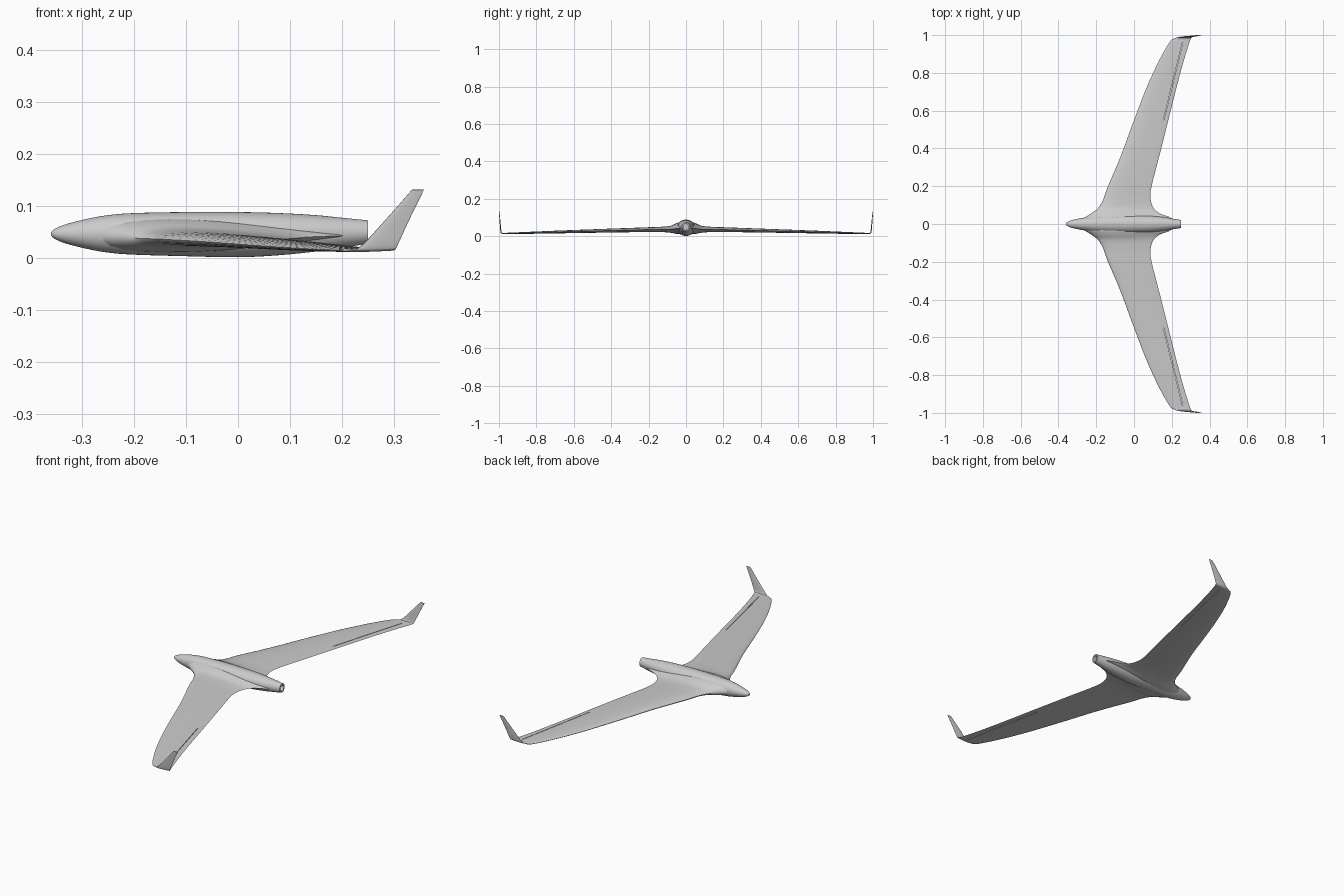
import bpy, bmesh, math
from mathutils import Vector

if "Cube" in bpy.data.objects:
    bpy.data.objects.remove(bpy.data.objects["Cube"])

grey = bpy.data.materials.new("light grey")
grey.diffuse_color = (0.6, 0.6, 0.6, 1)
grey.use_nodes = True
grey.node_tree.nodes["Principled BSDF"].inputs["Base Color"].default_value = grey.diffuse_color


def smooth_rows(rows, steps):
    """Interpolate rows of numbers with a Catmull-Rom spline."""
    rows = [Vector(r) for r in rows]
    out = []
    for i in range(len(rows) - 1):
        p1, p2 = rows[i], rows[i + 1]
        p0 = rows[i - 1] if i else p1 * 2 - p2
        p3 = rows[i + 2] if i + 2 < len(rows) else p2 * 2 - p1
        for s in range(steps):
            t = s / steps
            out.append(0.5 * (2 * p1 + (p2 - p0) * t + (2 * p0 - 5 * p1 + 4 * p2 - p3) * t ** 2
                              + (3 * p1 - p0 - 3 * p2 + p3) * t ** 3))
    return out + [rows[-1]]


def loft(name, rings):
    """Skin closed rings of points and cap both ends."""
    bm = bmesh.new()
    loops = [[bm.verts.new(p) for p in ring] for ring in rings]
    n = len(loops[0])
    for a, b in zip(loops, loops[1:]):
        for i in range(n):
            j = (i + 1) % n
            bm.faces.new((a[i], a[j], b[j], b[i]))
    bm.faces.new(loops[0][::-1])
    bm.faces.new(loops[-1])
    bmesh.ops.recalc_face_normals(bm, faces=bm.faces)
    mesh = bpy.data.meshes.new(name)
    bm.to_mesh(mesh)
    bm.free()
    mesh.materials.append(grey)
    ob = bpy.data.objects.new(name, mesh)
    bpy.context.collection.objects.link(ob)
    return ob


def shade(ob, angle):
    bpy.ops.object.select_all(action='DESELECT')
    ob.select_set(True)
    bpy.context.view_layer.objects.active = ob
    bpy.ops.object.shade_smooth_by_angle(angle=math.radians(angle))


# Fuselage: x, bottom z, top z, half width
body = [(-0.36, 0.043, 0.049, 0.003), (-0.352, 0.036, 0.056, 0.011),
        (-0.33, 0.027, 0.065, 0.020), (-0.29, 0.017, 0.075, 0.029),
        (-0.25, 0.010, 0.082, 0.036), (-0.20, 0.006, 0.086, 0.042),
        (-0.10, 0.003, 0.088, 0.047), (0.0, 0.001, 0.088, 0.047),
        (0.08, 0.005, 0.086, 0.044), (0.15, 0.012, 0.082, 0.037),
        (0.20, 0.019, 0.077, 0.029), (0.25, 0.027, 0.072, 0.021)]
SEG = 40


def oval(x, lo, hi, w):
    return [(x, w * math.cos(a), (lo + hi) / 2 + (hi - lo) / 2 * math.sin(a))
            for a in (2 * math.pi * k / SEG for k in range(SEG))]


rings = [oval(*r) for r in smooth_rows(body, 4)]
# Recessed tail nozzle
rings += [oval(0.25, 0.034, 0.065, 0.014), oval(0.225, 0.034, 0.065, 0.014)]
shade(loft("fuselage", rings), 40)

# Wing with blended root and upturned tip:
# leading x, trailing x, y, z, thickness, tilt in degrees
wing = [(-0.29, 0.22, 0.015, 0.043, 0.066, 0), (-0.255, 0.185, 0.038, 0.042, 0.062, 0),
        (-0.225, 0.135, 0.057, 0.040, 0.053, 0), (-0.190, 0.104, 0.085, 0.037, 0.036, 0),
        (-0.163, 0.088, 0.13, 0.036, 0.028, 0), (-0.140, 0.092, 0.195, 0.035, 0.025, 0),
        (-0.070, 0.134, 0.36, 0.031, 0.021, 0), (0.0, 0.182, 0.55, 0.026, 0.017, 0),
        (0.070, 0.227, 0.73, 0.021, 0.013, 0), (0.135, 0.265, 0.87, 0.017, 0.009, 0),
        (0.190, 0.295, 0.965, 0.0145, 0.006, 10), (0.215, 0.302, 0.982, 0.0155, 0.006, 40),
        (0.238, 0.307, 0.989, 0.024, 0.005, 75), (0.290, 0.333, 0.9945, 0.080, 0.004, 85),
        (0.335, 0.358, 0.999, 0.131, 0.002, 85)]
N = 14


def airfoil(le, te, y, z, thick, tilt):
    a = math.radians(tilt)
    chord, pts = te - le, []
    for k in range(2 * N):
        u = 0.5 * (1 + math.cos(math.pi * k / N))
        half = 5 * (0.2969 * u ** 0.5 - 0.126 * u - 0.3516 * u ** 2
                    + 0.2843 * u ** 3 - 0.1015 * u ** 4) * thick + 0.0004
        h = half if k <= N else -half
        if k == 0:
            h = 0
        pts.append((le + u * chord, y - h * math.sin(a), z + h * math.cos(a)))
    return pts


sections = [airfoil(*r) for r in smooth_rows(wing, 5)]

# Slot in front of each control surface
p, q = Vector((0.157, 0.55, 0)), Vector((0.257, 0.96, 0))
side = Vector((0.0012, -0.0003, 0))
inner = Vector((0.04, 0, 0))
for s, label in ((1, "left"), (-1, "right")):
    panel = loft(label + "_wing", [[(x, s * y, z) for x, y, z in r] for r in sections])
    rect = [p - side, p + side, q + side, q - side]
    cutter = loft(label + "_slot_cutter",
                  [[(v.x, s * v.y, z) for v in rect] for z in (-0.02, 0.08)])
    cutter.hide_render = True
    mod = panel.modifiers.new("slot", 'BOOLEAN')
    mod.operation = 'DIFFERENCE'
    mod.solver = 'EXACT'
    mod.object = cutter
    shade(panel, 40)
    bpy.ops.object.modifier_apply(modifier="slot")
    bpy.data.objects.remove(cutter)
